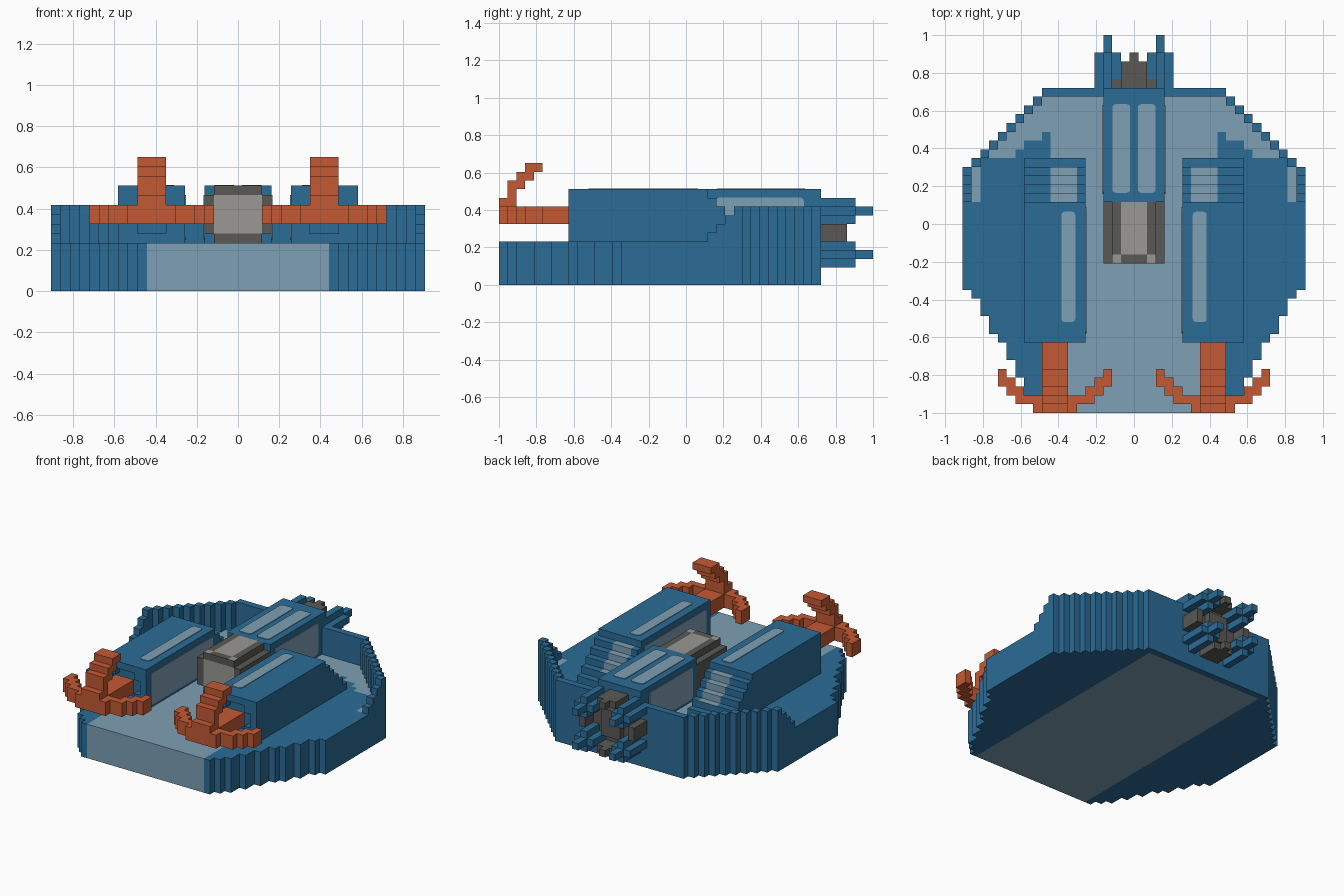
import bpy, bmesh, math
from mathutils import Vector

if "Cube" in bpy.data.objects:
    bpy.data.objects.remove(bpy.data.objects["Cube"])

U = 2 / 43  # size of one cube of the blocky grid


def material(name, rgb):
    m = bpy.data.materials.new(name)
    m.diffuse_color = (*rgb, 1)
    m.use_nodes = True
    m.node_tree.nodes["Principled BSDF"].inputs["Base Color"].default_value = m.diffuse_color
    return m


BLUE = material("hull blue", (0.024, 0.15, 0.31))
PALE = material("pale blue", (0.21, 0.35, 0.46))
ORANGE = material("claw orange", (0.55, 0.10, 0.034))
DARK = material("dark grey", (0.10, 0.098, 0.09))
GREY = material("light grey", (0.32, 0.315, 0.295))


def box(i0, i1, j0, j1, k0, k1):
    """Grid cells; i is inclusive and centred on x = 0, j and k are half open."""
    return {(i, j, k) for i in range(i0, i1 + 1) for j in range(j0, j1) for k in range(k0, k1)}


def mirrored(cells):
    return {(-i, j, k) for i, j, k in cells}


def finish(name, bm, mats):
    me = bpy.data.meshes.new(name)
    bm.to_mesh(me)
    bm.free()
    for m in mats:
        me.materials.append(m)
    ob = bpy.data.objects.new(name, me)
    bpy.context.collection.objects.link(ob)
    return ob


def blocks(name, cells, mats, rule=None):
    """Skin a set of grid cells; rule(cell, direction) gives the material index."""
    bm = bmesh.new()
    verts = {}

    def vert(p):
        if p not in verts:
            verts[p] = bm.verts.new(((p[0] - 0.5) * U, p[1] * U - 1, p[2] * U))
        return verts[p]

    for c in cells:
        for ax in range(3):
            for s in (-1, 1):
                d = [0, 0, 0]
                d[ax] = s
                if tuple(c[n] + d[n] for n in range(3)) in cells:
                    continue
                a, b = (ax + 1) % 3, (ax + 2) % 3
                loop = []
                for da, db in ((0, 0), (1, 0), (1, 1), (0, 1)):
                    p = list(c)
                    p[ax] += (s > 0)
                    p[a] += da
                    p[b] += db
                    loop.append(vert(tuple(p)))
                f = bm.faces.new(loop if s > 0 else loop[::-1])
                f.material_index = rule(c, tuple(d)) if rule else 0
    bmesh.ops.dissolve_limit(bm, angle_limit=0.01, verts=bm.verts[:], edges=bm.edges[:],
                             delimit={'MATERIAL'})
    return finish(name, bm, mats)


def plate(name, axis, level, sign, a0, a1, b0, b1, r=0.02, mat=PALE):
    """Thin rounded panel lying on a face across the given axis."""
    pts = []
    for n, (ca, cb) in enumerate(((a1 - r, b1 - r), (a0 + r, b1 - r), (a0 + r, b0 + r), (a1 - r, b0 + r))):
        for t in range(4):
            ang = math.pi / 2 * (n + t / 3)
            pts.append((ca + r * math.cos(ang), cb + r * math.sin(ang)))
    bm = bmesh.new()
    face = bm.faces.new([bm.verts.new((level, a, b) if axis == 'x' else (a, b, level)) for a, b in pts])
    ext = bmesh.ops.extrude_face_region(bm, geom=[face])
    up = Vector((1, 0, 0) if axis == 'x' else (0, 0, 1)) * sign * 0.004
    bmesh.ops.translate(bm, verts=[v for v in ext['geom'] if isinstance(v, bmesh.types.BMVert)], vec=up)
    bmesh.ops.recalc_face_normals(bm, faces=bm.faces[:])
    return finish(name, bm, [mat])


# Hull: stepped octagonal deck, with a raised wall around the rear
half = [10, 11, 12, 12, 13, 13, 14, 14, 15, 16, 16, 17, 17, 18] + [19] * 14 + [46 - j for j in range(28, 37)]
hull = set()
for j, h in enumerate(half):
    hull |= box(-h, h, j, j + 1, 0, 5)
    if j >= 24:
        top = min(9, j - 18)
        hull |= box(h, h, j, j + 1, 5, top) | box(-h, -h, j, j + 1, 5, top)
hull |= box(-10, 10, 36, 37, 5, 9)


def hull_colour(c, d):
    i, j, k = c
    x, y = abs(i) * U, (j + 0.5) * U - 1
    if d[1] < 0 and j == 0:
        return int(abs(i) <= 9)
    if d[2] < 0:
        return int(abs(i) <= 9 and j <= 35)
    if d[2] > 0 and k == 4:
        rear = y > max(0.35, 0.51 - 0.8 * (x - 0.45))
        return int(abs(i) <= 9 or rear or (x > 0.815 and y > 0.12))
    return 0


blocks("hull", hull, [BLUE, PALE], hull_colour)

# Side pods: recessed octagonal front, staircase at the rear
pod = box(6, 12, 8, 24, 5, 11)
for s in range(5):
    pod |= box(6, 12, 24 + s, 25 + s, 5, 10 - s)
recess = box(7, 11, 8, 9, 6, 10) - {(i, 8, k) for i in (7, 11) for k in (6, 9)}
pod -= recess


def pod_colour(c, d):
    i, j, k = c
    return int(7 <= abs(i) <= 9 and ((24 <= j <= 27 and d[2] > 0) or (24 <= j <= 26 and d[1] > 0)))


# Claw guns: barrel with three hooked arms
hook = [(0, 0, 1), (1, 0, 3), (2, 2, 4), (3, 3, 5), (4, 4, 5)]
claw = box(8, 10, 0, 8, 7, 9)
for j, d0, d1 in hook:
    claw |= box(8, 10, j, j + 1, 9 + d0, 9 + d1)
    claw |= box(11 + d0, 10 + d1, j, j + 1, 7, 9)
    claw |= box(8 - d1, 7 - d0, j, j + 1, 7, 9)

for side, sx, flip in (("right", 1, set), ("left", -1, mirrored)):
    blocks(side + "_pod", flip(pod), [BLUE, PALE], pod_colour)
    blocks(side + "_claw_gun", flip(claw), [ORANGE])
    a, b = sorted((sx * 0.31, sx * 0.385))
    plate(side + "_pod_stripe", 'z', 11 * U, 1, a, b, -0.52, 0.065)
    plate(side + "_pod_inner_panel", 'x', sx * 5.5 * U, -sx, -0.58, 0.09, 0.25, 0.467)
    # panels on the spine
    a, b = sorted((sx * 0.02, sx * 0.115))
    plate(side + "_spine_stripe", 'z', 11 * U, 1, a, b, 0.165, 0.635)
    plate(side + "_spine_panel", 'x', sx * 3.5 * U, sx, 0.16, 0.63, 0.25, 0.467)

# Spine block behind the cockpit
blocks("spine", box(-3, 3, 24, 37, 5, 11), [BLUE])


# Cockpit: octagonal drum with pale nose and roof
def cockpit_colour(c, d):
    i, j, k = c
    if d[1] < 0:
        return int(abs(i) <= 2 and 6 <= k <= 9)
    return int(d[2] > 0 and ((abs(i) <= 1 and j >= 18) or (abs(i) == 2 and j == 17)))


blocks("cockpit", box(-2, 2, 17, 24, 5, 11) | box(-3, 3, 17, 24, 6, 10), [DARK, GREY], cockpit_colour)

# Engine: dark core and ring plates between four cross-shaped struts
core = box(-2, 2, 37, 38, 3, 9) | box(-1, 1, 37, 39, 4, 8)
for k in (2, 9):
    core |= box(-1, 1, 37, 40, k, k + 1) | box(0, 0, 40, 41, k, k + 1)
for i in (-4, 4):
    core |= box(i, i, 37, 40, 5, 7)
core |= box(-3, 3, 37, 38, 5, 7)
blocks("engine_core", core, [DARK])
for side, i in (("right", 3), ("left", -3)):
    for level, k in (("upper", 8), ("lower", 3)):
        strut = box(i, i, 37, 43, k, k + 1)
        strut |= box(i - 1, i + 1, 37, 41, k, k + 1) | box(i, i, 37, 41, k - 1, k + 2)
        blocks(f"{side}_{level}_engine_strut", strut, [BLUE])
